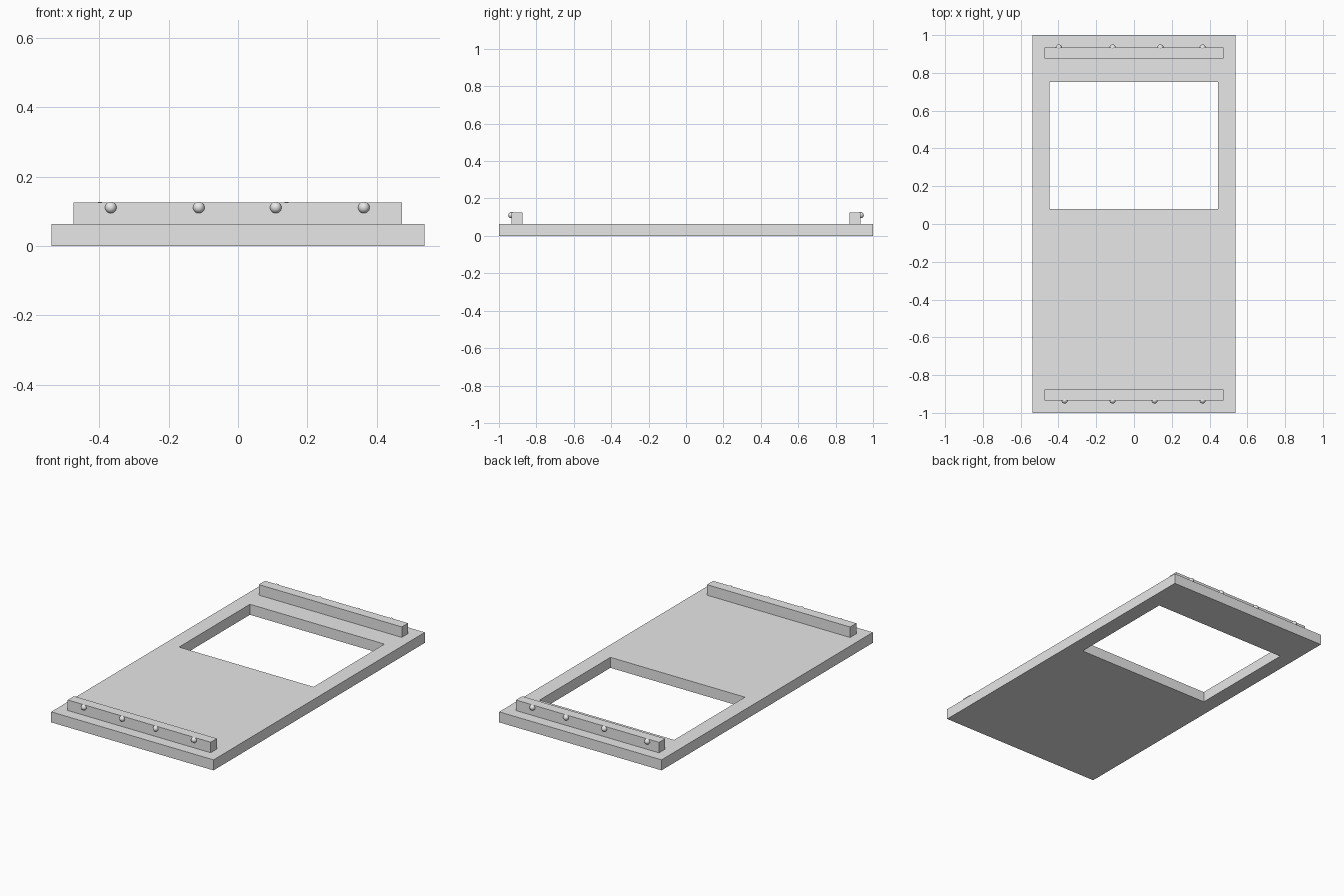
import bpy
import bmesh

cube = bpy.data.objects.get("Cube")
if cube:
    bpy.data.objects.remove(cube, do_unlink=True)

# Single grey material
grey = bpy.data.materials.new("plain grey")
grey.use_nodes = True
colour = (0.8, 0.8, 0.8, 1)
grey.diffuse_color = colour
grey.node_tree.nodes["Principled BSDF"].inputs["Base Color"].default_value = colour

PLATE_TOP = 0.063
BAR_TOP = 0.126
BAR_INNER, BAR_OUTER = 0.875, 0.934
BALL_RADIUS = 0.0165
BALL_Z = 0.111


def add_object(name, bm):
    bmesh.ops.recalc_face_normals(bm, faces=bm.faces)
    mesh = bpy.data.meshes.new(name)
    bm.to_mesh(mesh)
    bm.free()
    mesh.materials.append(grey)
    obj = bpy.data.objects.new(name, mesh)
    bpy.context.collection.objects.link(obj)
    return obj


def rectangle(bm, x0, x1, y0, y1):
    return [bm.verts.new((x, y, 0)) for x, y in ((x0, y0), (x1, y0), (x1, y1), (x0, y1))]


# Base plate: a frame around the rectangular opening, extruded upward
bm = bmesh.new()
outer = rectangle(bm, -0.538, 0.538, -1, 1)
inner = rectangle(bm, -0.447, 0.445, 0.08, 0.751)
for i in range(4):
    j = (i + 1) % 4
    bm.faces.new((outer[i], outer[j], inner[j], inner[i]))
top = bmesh.ops.extrude_face_region(bm, geom=bm.faces[:], use_keep_orig=True)["geom"]
bmesh.ops.translate(bm, vec=(0, 0, PLATE_TOP),
                    verts=[v for v in top if isinstance(v, bmesh.types.BMVert)])
add_object("base_plate", bm)


# End bars with a row of small balls on their outer sides
def end_bar(side, name, ball_xs):
    bm = bmesh.new()
    bmesh.ops.create_cube(bm, size=1)
    bmesh.ops.scale(bm, vec=(0.948, BAR_OUTER - BAR_INNER, BAR_TOP - PLATE_TOP), verts=bm.verts)
    bmesh.ops.translate(bm, vec=(-0.001, side * (BAR_INNER + BAR_OUTER) / 2,
                                 (PLATE_TOP + BAR_TOP) / 2), verts=bm.verts)
    add_object(name + "_bar", bm)
    for n, x in enumerate(ball_xs, 1):
        bm = bmesh.new()
        bmesh.ops.create_uvsphere(bm, u_segments=32, v_segments=16, radius=BALL_RADIUS)
        for face in bm.faces:
            face.smooth = True
        ball = add_object(f"{name}_ball_{n}", bm)
        ball.location = (x, side * BAR_OUTER, BALL_Z)


end_bar(-1, "front", (-0.367, -0.113, 0.109, 0.363))
end_bar(1, "back", (-0.398, -0.113, 0.14, 0.363))
